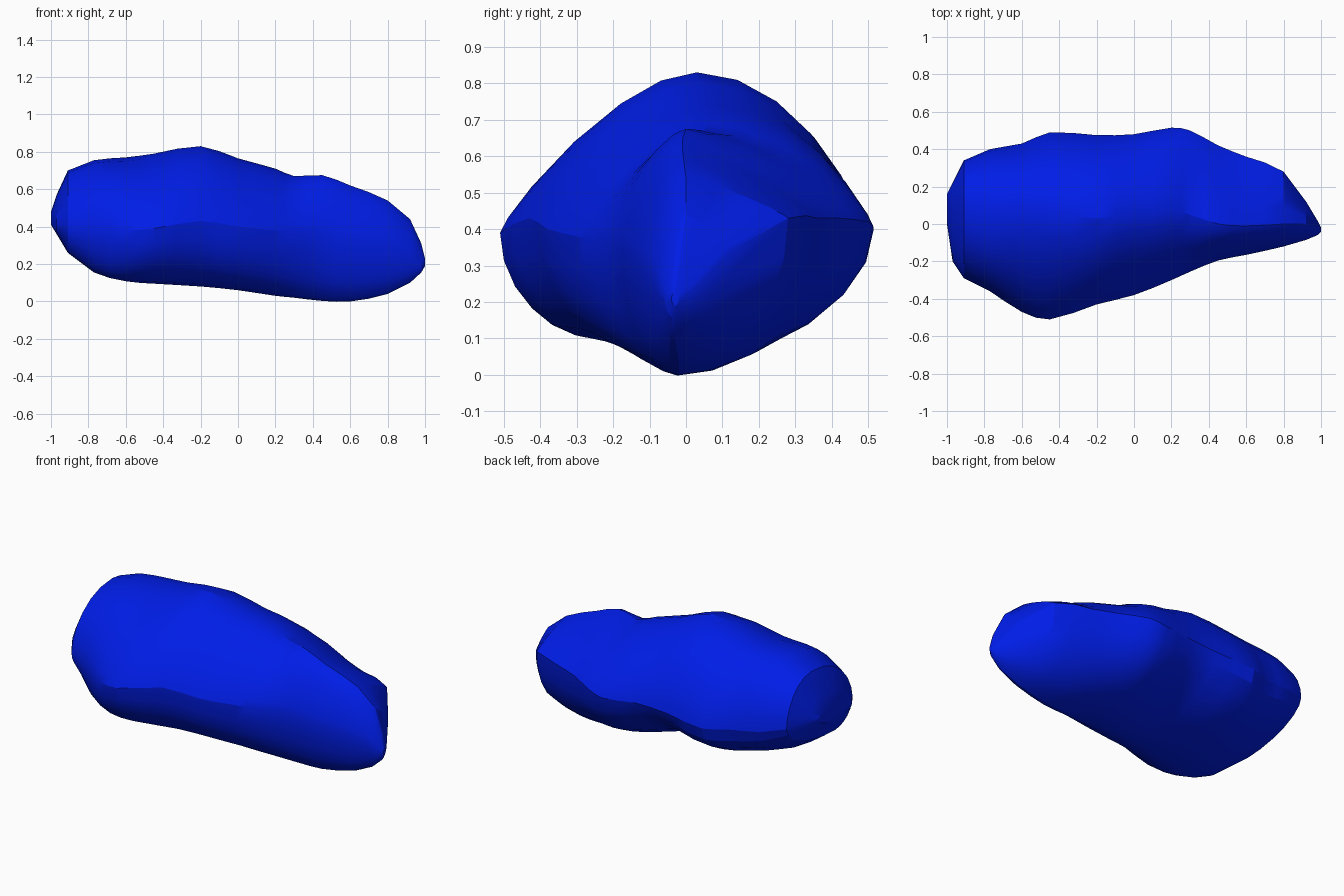
import bpy, bmesh, math

if "Cube" in bpy.data.objects:
    bpy.data.objects.remove(bpy.data.objects["Cube"])

# Stations along the rock: x, front(y, z), back(y, z), top(y, z), bottom(y, z)
STATIONS = [
    (-1.00, 0.00, .43, .16, .46, .09, .48, .08, .41),
    (-.97, -.20, .41, .22, .45, .09, .57, -.02, .36),
    (-.91, -.29, .40, .34, .44, .10, .70, -.12, .26),
    (-.77, -.36, .38, .40, .41, .07, .755, -.24, .155),
    (-.60, -.47, .38, .43, .39, .09, .77, -.26, .108),
    (-.45, -.51, .39, .49, .38, .06, .79, -.21, .095),
    (-.20, -.43, .43, .475, .40, .03, .83, -.15, .08),
    (0.00, -.38, .40, .48, .41, .05, .765, -.10, .06),
    (.20, -.30, .38, .515, .40, .07, .71, -.06, .03),
    (.30, -.255, .37, .50, .42, .05, .67, -.05, .02),
    (.45, -.195, .36, .42, .43, .00, .675, -.03, .003),
    (.60, -.165, .33, .36, .43, -.01, .62, -.02, 0),
    (.80, -.12, .30, .28, .43, 0, .54, -.02, .04),
    (.92, -.085, .27, .12, .34, 0, .44, -.03, .10),
    (.98, -.06, .22, .02, .24, -.02, .31, -.03, .155),
    (1.00, -.04, .21, -.02, .21, -.03, .23, -.03, .19),
]
SEG = 6  # segments per quarter of each cross-section


def refine(rows):
    """Catmull-Rom midpoints between the stations, kept sharp at the ends."""
    out = []
    for i, row in enumerate(rows[:-1]):
        nxt = rows[i + 1]
        out.append(row)
        if 3 <= i < len(rows) - 4:
            a, b = rows[i - 1], rows[i + 2]
            x = (row[0] + nxt[0]) / 2
            out.append((x,) + tuple(
                (q + r) / 2 + (nxt[0] - row[0]) / 8 *
                ((r - p) / (nxt[0] - a[0]) - (s - q) / (b[0] - row[0]))
                for p, q, r, s in zip(a[1:], row[1:], nxt[1:], b[1:])))
    return out + [rows[-1]]


def section(row):
    x, yf, zf, yb, zb, yt, zt, yl, zl = row
    nose = min(1, max(0, (x - .1) / .4))
    end = min(1, max(0, (-x - .5) / .27))
    dent = math.exp(-((x + .12) / .13) ** 2)   # hollow under the back
    lobe = math.exp(-((x + .55) / .2) ** 2)    # swelling beside the hollow
    # corner pairs, with the fullness in y and in z of each quarter
    quarters = [
        ((yf, zf), (yt, zt), 1.75 + .45 * end - .2 * nose, 1.2 + .5 * end + .25 * nose),
        ((yt, zt), (yb, zb), 1.95 - .7 * nose + .2 * end, 1.4 - .25 * nose + .4 * end),
        ((yb, zb), (yl, zl), 1.85 - .35 * dent + .2 * lobe,
         1.85 + .3 * nose - .35 * dent + .25 * lobe),
        ((yl, zl), (yf, zf), 1.95, 2.0),
    ]
    pts = []
    for k, (p, q, ny, nz) in enumerate(quarters):
        # y runs from p to q on one exponent, z on the other
        ey, ez = 2 / ny, 2 / nz
        for i in range(SEG):
            t = math.pi / 2 * i / SEG
            c, s = math.cos(t), math.sin(t)
            if k % 2 == 0:      # side corner to top or bottom
                y = q[0] + (p[0] - q[0]) * c ** ey
                z = p[1] + (q[1] - p[1]) * s ** ez
            else:               # top or bottom to side corner
                y = p[0] + (q[0] - p[0]) * s ** ey
                z = q[1] + (p[1] - q[1]) * c ** ez
            pts.append((x, y, z))
    return pts


# Rock body lofted through the cross-sections
bm = bmesh.new()
rings = [[bm.verts.new(p) for p in section(r)] for r in refine(STATIONS)]
n = 4 * SEG
for a, b in zip(rings, rings[1:]):
    for i in range(n):
        j = (i + 1) % n
        bm.faces.new((a[i], a[j], b[j], b[i]))
bm.faces.new(rings[0])
bm.faces.new(rings[-1][::-1])
bmesh.ops.recalc_face_normals(bm, faces=bm.faces)
mesh = bpy.data.meshes.new("rock")
bm.to_mesh(mesh)
bm.free()
rock = bpy.data.objects.new("rock", mesh)
bpy.context.collection.objects.link(rock)

# Blue finish, softly shaded with the harder creases kept
blue = bpy.data.materials.new("blue")
blue.diffuse_color = (0.0, 0.012, 0.8, 1)
blue.use_nodes = True
blue.node_tree.nodes["Principled BSDF"].inputs["Base Color"].default_value = blue.diffuse_color
mesh.materials.append(blue)
bpy.context.view_layer.objects.active = rock
rock.select_set(True)
bpy.ops.object.shade_smooth_by_angle(angle=math.radians(22))
